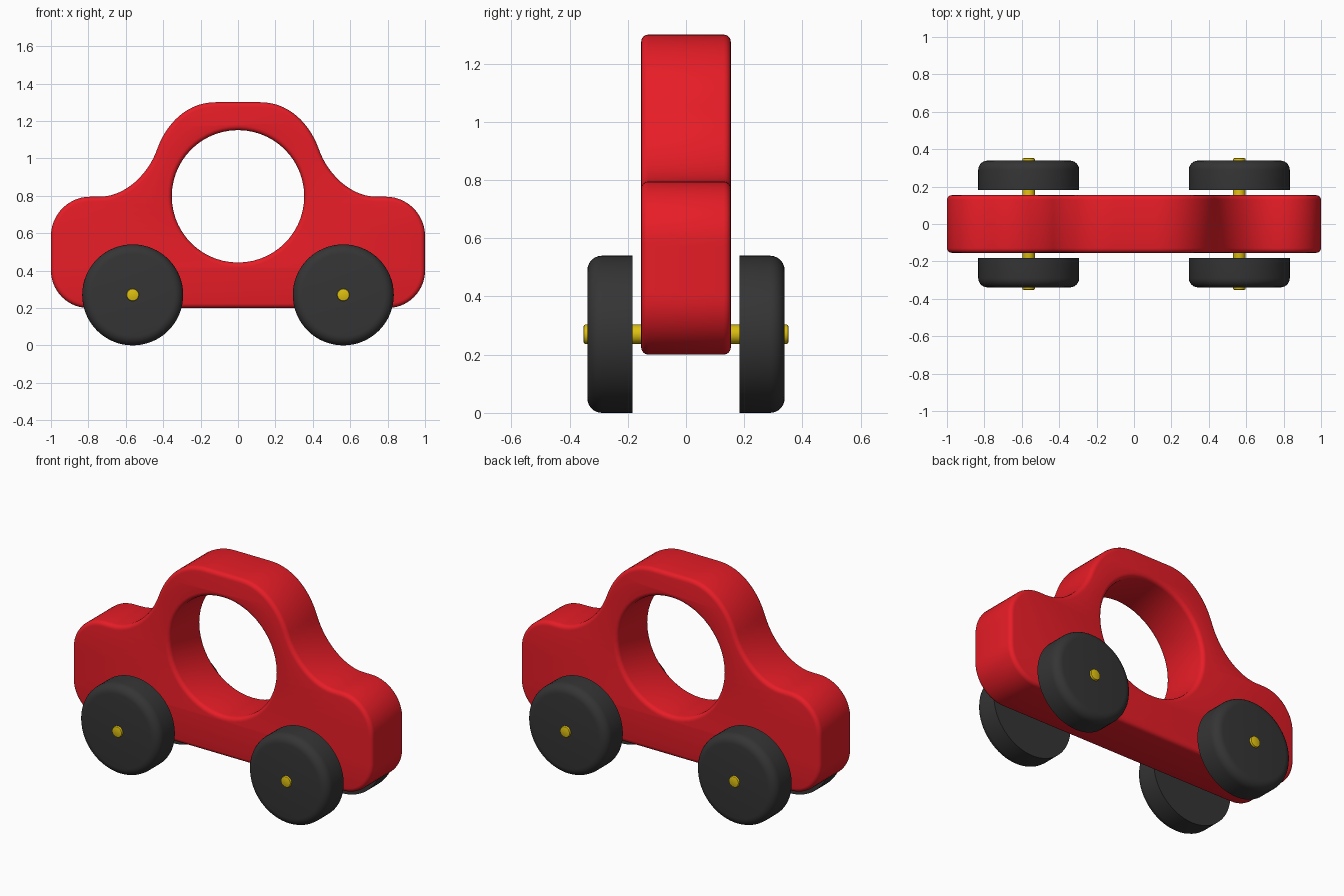
import bpy, bmesh
from math import radians

if "Cube" in bpy.data.objects:
    bpy.data.objects.remove(bpy.data.objects["Cube"])


def material(name, color):
    m = bpy.data.materials.new(name)
    m.diffuse_color = (*color, 1)
    m.use_nodes = True
    m.node_tree.nodes["Principled BSDF"].inputs["Base Color"].default_value = m.diffuse_color
    return m


RED = material("red_paint", (0.8, 0.012, 0.02))
BLACK = material("black_rubber", (0.035, 0.035, 0.035))
YELLOW = material("yellow_pin", (0.72, 0.52, 0.005))


def smooth(ob, angle=40):
    bpy.ops.object.select_all(action='DESELECT')
    ob.select_set(True)
    bpy.context.view_layer.objects.active = ob
    bpy.ops.object.shade_smooth_by_angle(angle=radians(angle))


def add_spline(curve, points):
    s = curve.splines.new('BEZIER')
    s.bezier_points.add(len(points) - 1)
    for p, (left, co, right) in zip(s.bezier_points, points):
        p.handle_left_type = p.handle_right_type = 'FREE'
        p.handle_left, p.co, p.handle_right = (*left, 0), (*co, 0), (*right, 0)
    s.use_cyclic_u = True
    s.resolution_u = 14


# Body: right half of the outline as (handle, point, handle), then mirrored
half = [
    ((0.04, 1.3), (0.12, 1.3), (0.27, 1.3)),
    ((0.38, 1.19), (0.43, 1.055), (0.475, 0.92)),
    ((0.6, 0.795), (0.74, 0.795), (0.757, 0.795)),
    ((0.773, 0.795), (0.79, 0.795), (0.906, 0.795)),
    ((1, 0.70), (1, 0.585), (1, 0.52)),
    ((1, 0.46), (1, 0.4), (1, 0.29)),
    ((0.91, 0.2), (0.8, 0.2), (0.3, 0.2)),
]
flip = lambda p: (-p[0], p[1])
outline = half + [(flip(r), flip(c), flip(l)) for l, c, r in reversed(half)]

# Round window opening
R, K, CZ = 0.354, 0.354 * 0.5523, 0.797
hole = []
for dx, dz in ((1, 0), (0, 1), (-1, 0), (0, -1)):
    px, pz, tx, tz = R * dx, CZ + R * dz, -dz * K, dx * K
    hole.append(((px - tx, pz - tz), (px, pz), (px + tx, pz + tz)))

EDGE = 0.025
curve = bpy.data.curves.new("body", 'CURVE')
curve.dimensions = '2D'
curve.fill_mode = 'BOTH'
curve.extrude = 0.154 - EDGE
curve.bevel_depth = EDGE
curve.bevel_resolution = 3
curve.offset = -EDGE
add_spline(curve, outline)
add_spline(curve, hole)
body = bpy.data.objects.new("body", curve)
bpy.context.collection.objects.link(body)
body.rotation_euler.x = radians(90)
body.select_set(True)
bpy.context.view_layer.objects.active = body
bpy.ops.object.convert(target='MESH')
body = bpy.context.object
bm = bmesh.new()
bm.from_mesh(body.data)
bmesh.ops.remove_doubles(bm, verts=bm.verts, dist=0.0005)
bmesh.ops.recalc_face_normals(bm, faces=bm.faces)
bm.to_mesh(body.data)
bm.free()
body.data.materials.clear()
body.data.materials.append(RED)
smooth(body)


def disc(name, x, y, r, depth, bevel, mat, sides, seg, ends):
    """Cylinder along y with the rims on the listed end(s) (-1, 1) rounded."""
    bpy.ops.mesh.primitive_cylinder_add(vertices=sides, radius=r, depth=depth,
                                        location=(x, y, 0.27),
                                        rotation=(radians(90), 0, 0))
    ob = bpy.context.object
    ob.name = name
    bpy.ops.object.transform_apply(location=False, rotation=True, scale=False)
    bm = bmesh.new()
    bm.from_mesh(ob.data)
    rims = [e for e in bm.edges
            if any(all(v.co.y * s > depth * 0.49 for v in e.verts) for s in ends)]
    bmesh.ops.bevel(bm, geom=rims, offset=bevel, segments=seg, profile=0.5,
                    affect='EDGES')
    bm.to_mesh(ob.data)
    bm.free()
    ob.data.materials.append(mat)
    smooth(ob)


# Axles and wheels
for x, end in ((-0.563, "left"), (0.563, "right")):
    disc(f"{end}_axle", x, 0, 0.033, 0.704, 0.006, YELLOW, 32, 2, (-1, 1))
    for s, side in ((-1, "front"), (1, "back")):
        disc(f"{end}_{side}_wheel", x, s * 0.261, 0.27, 0.156, 0.05,
             BLACK, 64, 6, (s,))
